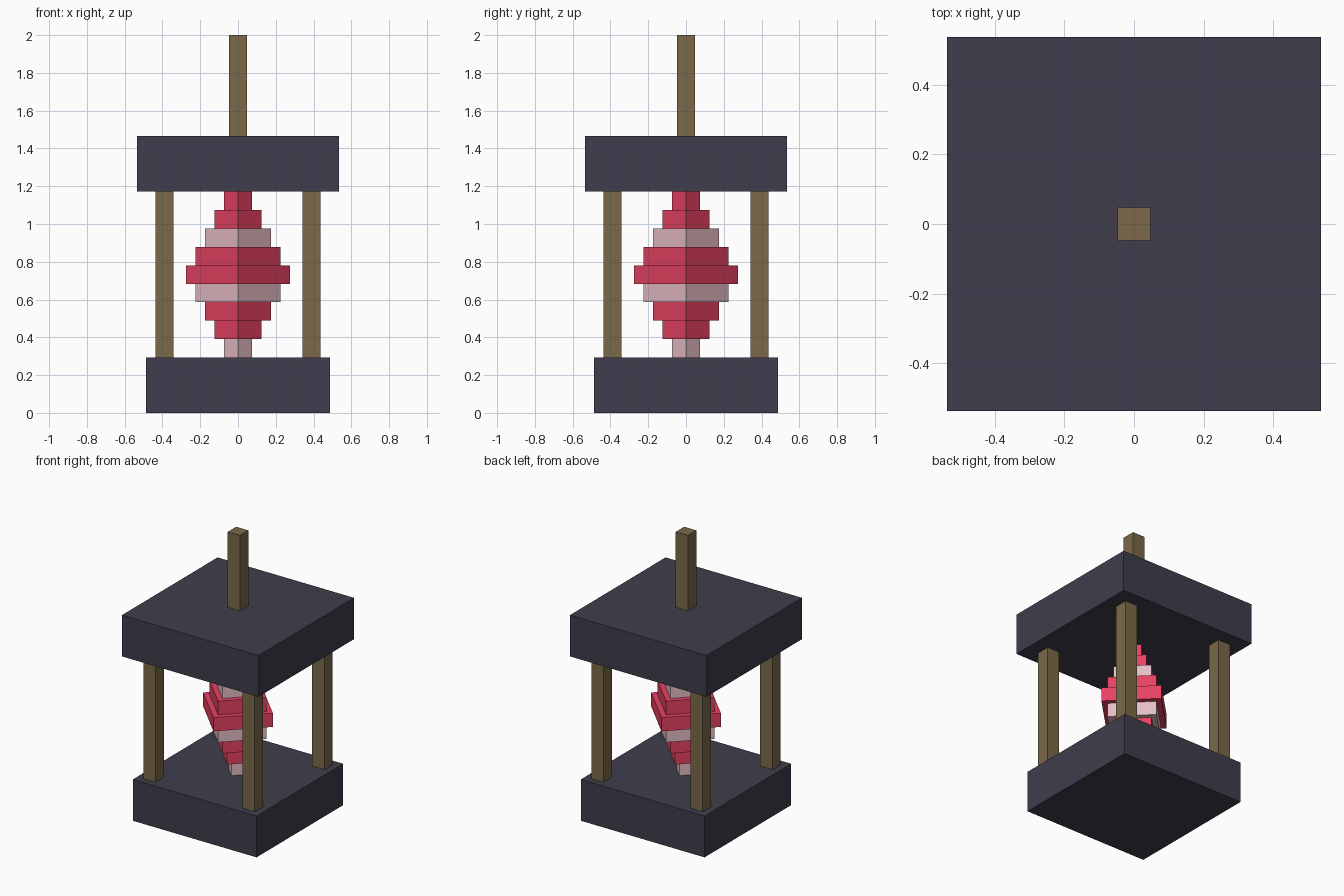
import bpy
import bmesh
import math
from mathutils import Matrix

if "Cube" in bpy.data.objects:
    bpy.data.objects.remove(bpy.data.objects["Cube"])


def srgb_material(name, r, g, b):
    def lin(c):
        c /= 255
        return c / 12.92 if c <= 0.04045 else ((c + 0.055) / 1.055) ** 2.4
    mat = bpy.data.materials.new(name)
    mat.diffuse_color = (lin(r), lin(g), lin(b), 1)
    mat.use_nodes = True
    mat.node_tree.nodes["Principled BSDF"].inputs["Base Color"].default_value = mat.diffuse_color
    return mat


slate = srgb_material("dark slate", 62, 61, 76)
wood = srgb_material("brown wood", 123, 105, 74)
red = srgb_material("crimson", 232, 66, 98)
pale = srgb_material("pale pink", 230, 190, 198)


def box(name, x, y, half, z0, z1, mat, turn=0):
    """Square block from z0 to z1, turned about its own vertical axis."""
    bm = bmesh.new()
    m = (Matrix.Translation((x, y, (z0 + z1) / 2))
         @ Matrix.Rotation(turn, 4, 'Z')
         @ Matrix.Diagonal((2 * half, 2 * half, z1 - z0, 1)))
    bmesh.ops.create_cube(bm, size=1, matrix=m)
    mesh = bpy.data.meshes.new(name)
    bm.to_mesh(mesh)
    bm.free()
    mesh.materials.append(mat)
    obj = bpy.data.objects.new(name, mesh)
    bpy.context.collection.objects.link(obj)
    return obj


BASE_TOP, CAP_BOTTOM, CAP_TOP = 0.293, 1.172, 1.465

# Base, cap and the upright rod on top
box("base_slab", 0, 0, 0.486, 0, BASE_TOP, slate)
box("cap_slab", 0, 0, 0.536, CAP_BOTTOM, CAP_TOP, slate)
box("top_rod", 0, 0, 0.0475, CAP_TOP, 2.0, wood)

# Four corner posts
for sx, side in ((-1, "left"), (1, "right")):
    for sy, end in ((-1, "front"), (1, "back")):
        box(f"{end}_{side}_post", sx * 0.39, sy * 0.39, 0.0475,
            BASE_TOP, CAP_BOTTOM, wood)

# Stepped core of nine square layers turned 45 degrees, every third one pale
step = (CAP_BOTTOM - BASE_TOP) / 9
for i in range(9):
    corner = 0.274 - 0.05 * abs(i - 4)
    box(f"core_layer_{i + 1}", 0, 0, corner / math.sqrt(2),
        BASE_TOP + i * step, BASE_TOP + (i + 1) * step,
        pale if i % 3 == 0 else red, math.pi / 4)
